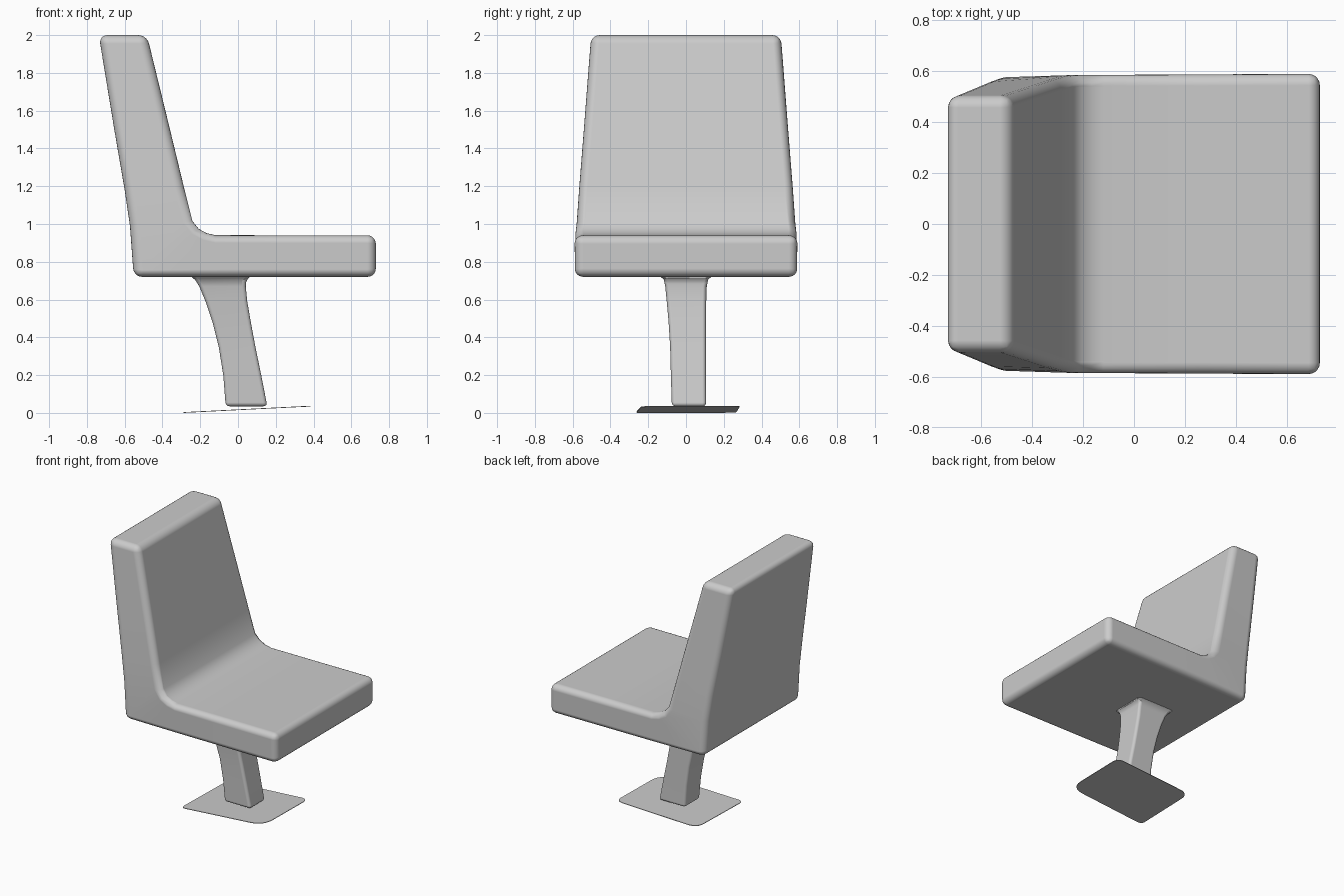
import bpy, bmesh
from math import radians

if "Cube" in bpy.data.objects:
    bpy.data.objects.remove(bpy.data.objects["Cube"])


def make_loft(name, rings, bevel, segments=5):
    """Skin four-sided rings, cap the ends, round the sharp edges."""
    bm = bmesh.new()
    loops = [[bm.verts.new(p) for p in ring] for ring in rings]
    for a, b in zip(loops, loops[1:]):
        for i in range(4):
            j = (i + 1) % 4
            bm.faces.new((a[i], a[j], b[j], b[i]))
    bm.faces.new(loops[0])
    bm.faces.new(loops[-1])
    bmesh.ops.recalc_face_normals(bm, faces=bm.faces)
    for f in bm.faces:
        f.smooth = True
    obj = link(name, bm)
    mod = obj.modifiers.new("rounding", 'BEVEL')
    mod.width = bevel
    mod.segments = segments
    mod.limit_method = 'ANGLE'
    mod.angle_limit = radians(46)
    mod.harden_normals = True
    return obj


def link(name, bm):
    mesh = bpy.data.meshes.new(name)
    bm.to_mesh(mesh)
    bm.free()
    obj = bpy.data.objects.new(name, mesh)
    bpy.context.collection.objects.link(obj)
    return obj


# Seat and backrest: one slab bent upward, stations run from front edge to top
# each station: outer x, z, half width / inner x, z, half width
stations = [
    (0.73, 0.72, 0.588, 0.73, 0.94, 0.59),
    (0.25, 0.72, 0.585, 0.25, 0.94, 0.588),
    (-0.12, 0.72, 0.583, -0.12, 0.941, 0.586),
    (-0.30, 0.72, 0.58, -0.165, 0.951, 0.586),
    (-0.552, 0.72, 0.575, -0.208, 0.974, 0.586),
    (-0.572, 0.99, 0.568, -0.241, 1.015, 0.58),
    (-0.60, 1.18, 0.558, -0.285, 1.19, 0.567),
    (-0.655, 1.50, 0.535, -0.36, 1.50, 0.542),
    (-0.737, 2.00, 0.502, -0.482, 2.00, 0.502),
]
make_loft("seat_shell",
          [[(ox, -ow, oz), (ix, -iw, iz), (ix, iw, iz), (ox, ow, oz)]
           for ox, oz, ow, ix, iz, iw in stations], 0.045)

# Pedestal: curved post flaring into the seat
# each section: z, x min, x max, y min, y max
sections = [
    (0.035, -0.065, 0.155, -0.075, 0.107),
    (0.20, -0.078, 0.123, -0.08, 0.106),
    (0.35, -0.102, 0.092, -0.084, 0.106),
    (0.48, -0.135, 0.068, -0.092, 0.106),
    (0.59, -0.172, 0.049, -0.102, 0.107),
    (0.67, -0.205, 0.041, -0.11, 0.11),
    (0.705, -0.228, 0.044, -0.117, 0.117),
    (0.73, -0.26, 0.075, -0.145, 0.145),
]
make_loft("pedestal",
          [[(x0, y0, z), (x1, y0, z), (x1, y1, z), (x0, y1, z)]
           for z, x0, x1, y0, y1 in sections], 0.028)

# Base plate: thin tilted sheet with rounded corners
bm = bmesh.new()
corners = [(-0.29, -0.265, 0.04), (0.375, -0.235, 0.11),
           (0.385, 0.285, 0.06), (-0.275, 0.265, 0.08)]
outline = []
for i, (x, y, r) in enumerate(corners):
    px, py, _ = corners[i - 1]
    nx, ny, _ = corners[(i + 1) % 4]
    la = ((px - x) ** 2 + (py - y) ** 2) ** 0.5
    lb = ((nx - x) ** 2 + (ny - y) ** 2) ** 0.5
    for k in range(7):
        t = k / 6
        a, b = r * (1 - t) ** 2 / la, r * t ** 2 / lb
        outline.append((x + (px - x) * a + (nx - x) * b,
                        y + (py - y) * a + (ny - y) * b))
low = min(x for x, y in outline)
face = bm.faces.new([bm.verts.new((x, y, (x - low) * 0.05)) for x, y in outline])
top = bmesh.ops.extrude_face_region(bm, geom=[face])["geom"]
bmesh.ops.translate(bm, vec=(0, 0, 0.004),
                    verts=[g for g in top if isinstance(g, bmesh.types.BMVert)])
bmesh.ops.recalc_face_normals(bm, faces=bm.faces)
link("base_plate", bm)
